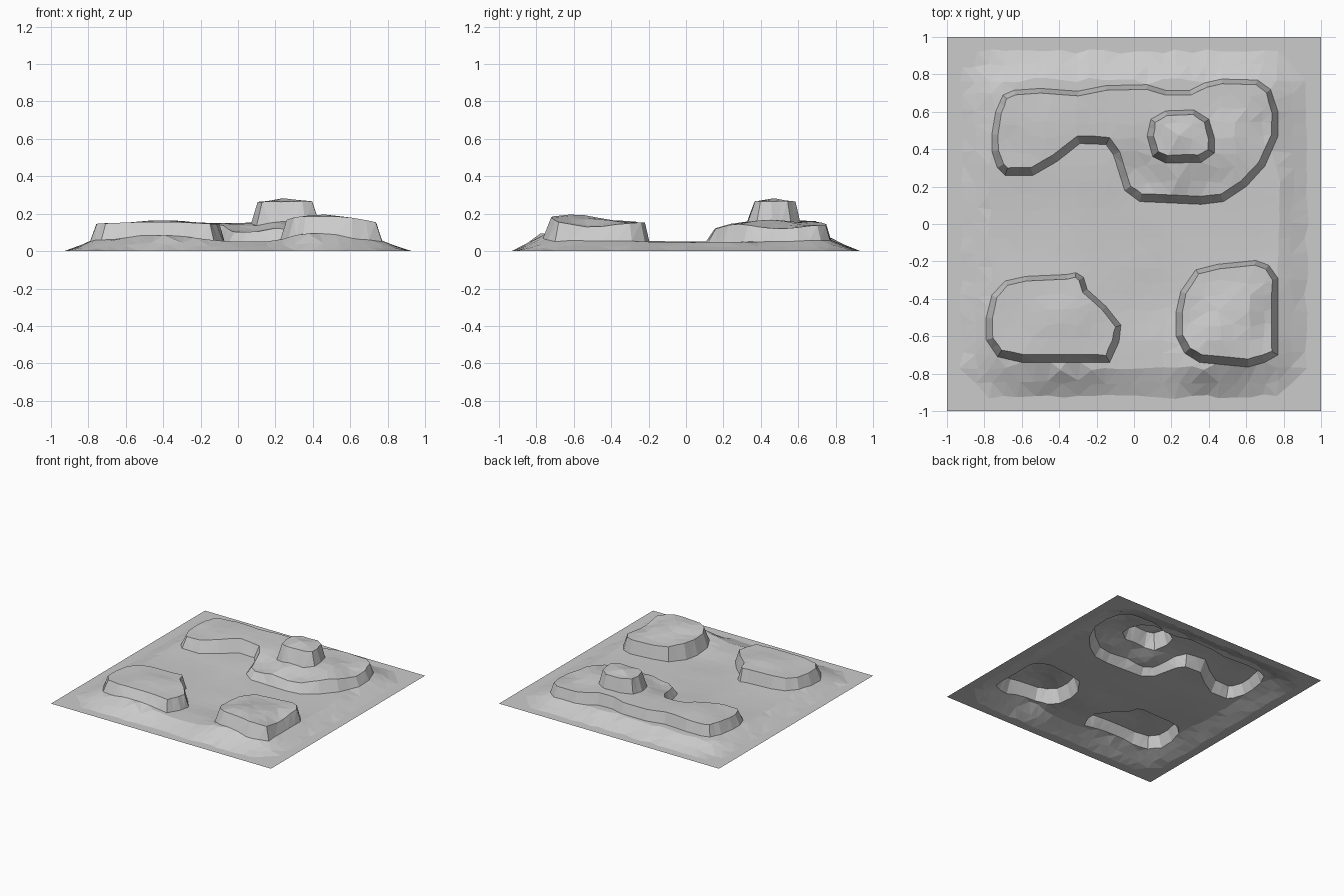
import bpy, math, random
from mathutils import Vector
from mathutils.geometry import delaunay_2d_cdt

if "Cube" in bpy.data.objects:
    bpy.data.objects.remove(bpy.data.objects["Cube"])

random.seed(4)

# Foot outlines of the four cliffs (plan view)
BACK = [(-.76, .48), (-.76, .39), (-.73, .30), (-.69, .26), (-.54, .26), (-.41, .335), (-.29, .43),
        (-.15, .425), (-.11, .37), (-.05, .18), (.03, .12), (.36, .105), (.48, .12), (.60, .20),
        (.70, .31), (.77, .47), (.77, .60), (.73, .72), (.66, .77), (.47, .775), (.38, .755),
        (.30, .715), (.17, .715), (.07, .745), (-.15, .74), (-.30, .71), (-.50, .725),
        (-.64, .715), (-.70, .69), (-.74, .60)]
LEFT = [(-.79, -.62), (-.79, -.50), (-.76, -.38), (-.69, -.305), (-.58, -.28), (-.36, -.27),
        (-.31, -.26), (-.27, -.285), (-.25, -.35), (-.15, -.44), (-.07, -.54), (-.08, -.63),
        (-.13, -.74), (-.60, -.74), (-.73, -.71)]
RIGHT = [(.225, -.60), (.225, -.47), (.25, -.36), (.33, -.245), (.45, -.215), (.65, -.195),
         (.72, -.22), (.77, -.29), (.77, -.70), (.70, -.74), (.61, -.765), (.35, -.74), (.27, -.69)]
MESA = [(.07, .47), (.09, .56), (.17, .605), (.32, .61), (.40, .56), (.43, .46), (.43, .38),
        (.36, .33), (.17, .325), (.10, .36)]

# Height samples (x, y, z) blended over each surface
GROUND_Z = [(-.45, -.75, .085), (.42, -.76, .095), (.1, -.72, .05), (-.8, -.5, .06), (-.75, -.74, .06),
            (.78, -.5, .055), (.75, -.77, .06), (0, -.1, .04), (.1, .05, .045), (.6, -.05, .045),
            (-.5, 0, .045), (-.4, .74, .07), (.1, .75, .07), (.6, .78, .06), (-.25, .4, .06),
            (.08, -.4, .035), (-.78, .5, .06), (.78, .4, .05)]
BACK_Z = [(-.7, .35, .14), (-.68, .65, .15), (-.4, .55, .165), (-.1, .6, .15), (.05, .2, .10),
          (.35, .15, .11), (.25, .32, .16), (.25, .6, .16), (.5, .45, .17), (.6, .7, .14), (.72, .5, .12)]
LEFT_Z = [(-.72, -.5, .145), (-.4, -.5, .165), (-.4, -.7, .155), (-.4, -.3, .15), (-.12, -.6, .145)]
RIGHT_Z = [(.28, -.5, .16), (.45, -.6, .20), (.45, -.7, .185), (.5, -.25, .15), (.74, -.5, .125), (.6, -.5, .175)]
MESA_Z = [(.12, .45, .26), (.25, .46, .29), (.38, .45, .265), (.25, .37, .26), (.25, .59, .262)]


def blend(samples, x, y):
    total = weight = 0
    for sx, sy, sz in samples:
        w = 1 / ((x - sx) ** 2 + (y - sy) ** 2 + .003) ** 1.5
        total += w * sz
        weight += w
    return total / weight


def ground(x, y):
    reach = (abs(x) ** 9 + abs(y) ** 9) ** (1 / 9)
    return blend(GROUND_Z, x, y) * min(1, max(0, (.91 - reach) / .13))


def resample(loop, step=.09):
    out = []
    for a, b in zip(loop, loop[1:] + loop[:1]):
        a, b = Vector(a), Vector(b)
        n = math.ceil((b - a).length / step)
        out += [a.lerp(b, i / n) for i in range(n)]
    return out


def inset(loop):
    area = sum(a.x * b.y - b.x * a.y for a, b in zip(loop, loop[1:] + loop[:1]))
    s = 1 if area > 0 else -1
    out = []
    for i, p in enumerate(loop):
        t = (loop[(i + 1) % len(loop)] - loop[i - 1]).normalized()
        n = Vector((t.y, -t.x)) * s
        out.append(p - n * (.034 - .009 * n.y))
    return out


def inside(p, loop):
    hit = False
    for a, b in zip(loop, loop[1:] + loop[:1]):
        if (a.y > p.y) != (b.y > p.y) and p.x < a.x + (p.y - a.y) * (b.x - a.x) / (b.y - a.y):
            hit = not hit
    return hit


def gap(p, loop):
    best = 9
    for a, b in zip(loop, loop[1:] + loop[:1]):
        d = b - a
        t = min(1, max(0, (p - a).dot(d) / d.length_squared))
        best = min(best, (a + d * t - p).length)
    return best


points, heights, edges, rings = [], [], [], []


def add_loop(loop, height):
    start, n = len(points), len(loop)
    points.extend(loop)
    heights.extend(height(p.x, p.y) for p in loop)
    edges.extend((start + i, start + (i + 1) % n) for i in range(n))


# Cliff rings: foot on the lower surface, lip on the upper one
back_top = lambda x, y: blend(BACK_Z, x, y)
for outline, low, samples in ((BACK, ground, BACK_Z), (LEFT, ground, LEFT_Z),
                              (RIGHT, ground, RIGHT_Z), (MESA, back_top, MESA_Z)):
    foot = resample(outline)
    lip = inset(foot)
    add_loop(foot, low)
    add_loop(lip, lambda x, y: blend(samples, x, y))
    rings.append((foot, lip, samples))

# Jittered grid over the remaining ground and plateau tops
N = 26
for i in range(N + 1):
    for j in range(N + 1):
        p = Vector((2 * i / N - 1, 2 * j / N - 1))
        if 0 < i < N and 0 < j < N:
            p += Vector((random.uniform(-.012, .012), random.uniform(-.012, .012)))
        if any(gap(p, l) < .03 or inside(p, f) and not inside(p, l) for f, l, _ in rings) or \
           any(gap(p, f) < .03 for f, _, _ in rings):
            continue
        z = ground(p.x, p.y)
        for _, lip, samples in rings:
            if inside(p, lip):
                z = blend(samples, p.x, p.y)
        points.append(p)
        heights.append(z)

# Triangulate into one flat-shaded sheet
co, _, faces, origin, _, _ = delaunay_2d_cdt(points, edges, [], 0, 1e-5)
verts = [(c.x, c.y, heights[o[0]] if o else ground(c.x, c.y)) for c, o in zip(co, origin)]
mesh = bpy.data.meshes.new("terrain")
mesh.from_pydata(verts, [], faces)
mesh.update()
terrain = bpy.data.objects.new("terrain", mesh)
bpy.context.collection.objects.link(terrain)
